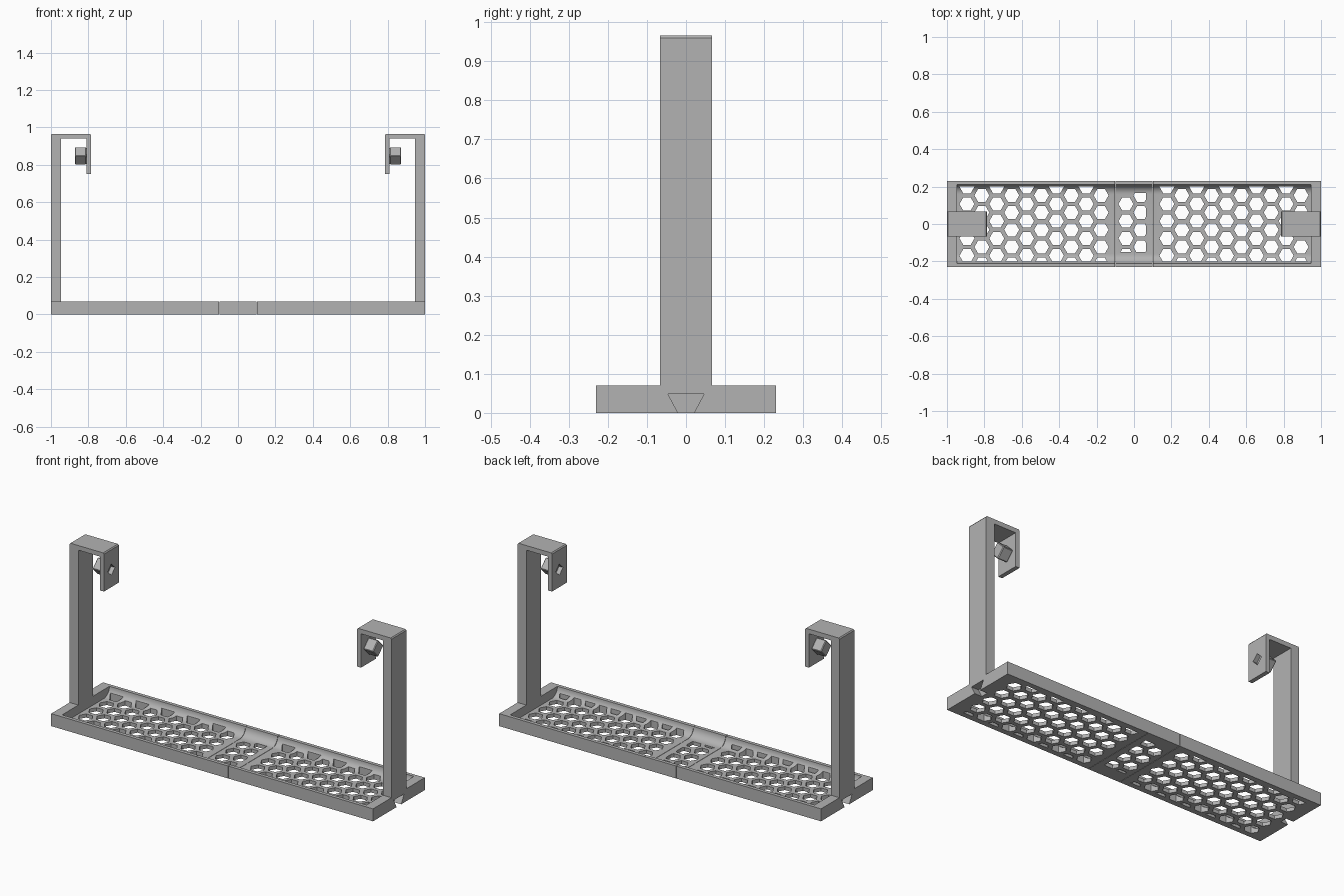
import bpy, bmesh, math
from mathutils import Vector

cube = bpy.data.objects.get("Cube")
if cube:
    bpy.data.objects.remove(cube)

grey = bpy.data.materials.new("grey plastic")
grey.use_nodes = True
TONE = (0.45, 0.45, 0.45, 1)
grey.diffuse_color = TONE
grey.node_tree.nodes["Principled BSDF"].inputs["Base Color"].default_value = TONE


def finish(name, bm):
    bmesh.ops.recalc_face_normals(bm, faces=bm.faces)
    mesh = bpy.data.meshes.new(name)
    bm.to_mesh(mesh)
    bm.free()
    mesh.materials.append(grey)
    ob = bpy.data.objects.new(name, mesh)
    bpy.context.collection.objects.link(ob)
    return ob


def extrude(bm, vec):
    res = bmesh.ops.extrude_face_region(bm, geom=bm.faces[:])
    moved = [v for v in res["geom"] if isinstance(v, bmesh.types.BMVert)]
    bmesh.ops.translate(bm, verts=moved, vec=vec)


def prism(name, points, vec):
    bm = bmesh.new()
    bm.faces.new([bm.verts.new(p) for p in points])
    extrude(bm, vec)
    return finish(name, bm)


def cut(ob, cutter):
    cutter.hide_render = True
    mod = ob.modifiers.new("cut", "BOOLEAN")
    mod.operation, mod.solver, mod.object = "DIFFERENCE", "EXACT", cutter
    bpy.context.view_layer.objects.active = ob
    bpy.ops.object.modifier_apply(modifier=mod.name)
    bpy.data.objects.remove(cutter)


def smooth(ob):
    bpy.ops.object.select_all(action="DESELECT")
    ob.select_set(True)
    bpy.context.view_layer.objects.active = ob
    bpy.ops.object.shade_smooth_by_angle(angle=math.radians(25))


# Hexagonal grille, clipped to a rectangle
PITCH, RADIUS = 0.092, 0.04
STEP = PITCH * math.sqrt(3) / 2


def hex_cutter(x0, columns, xlim, ylim):
    bm = bmesh.new()
    for c in range(columns):
        for r in range(-4, 4):
            cx, cy = x0 + c * STEP, 0.107 + r * PITCH + (c % 2) * PITCH / 2
            if not ylim[0] - 0.03 < cy < ylim[1] + 0.03:
                continue
            bm.faces.new([bm.verts.new((cx + RADIUS * math.cos(k * math.pi / 3),
                                        cy + RADIUS * math.sin(k * math.pi / 3), -0.05))
                          for k in range(6)])
    for axis, (low, high) in ((0, xlim), (1, ylim)):
        for value, sign in ((low, -1), (high, 1)):
            point, normal = Vector(), Vector()
            point[axis], normal[axis] = value, sign
            bmesh.ops.bisect_plane(bm, geom=bm.verts[:] + bm.edges[:] + bm.faces[:],
                                   plane_co=point, plane_no=normal, clear_outer=True)
    extrude(bm, (0, 0, 0.2))
    return finish("hex_cutter", bm)


# Tray cross-section: filleted channel
W, H, FLOOR, FILLET, INNER = 0.23, 0.07, 0.02, 0.05, 0.21
arc = [(INNER - FILLET + FILLET * math.cos(k * math.pi / 16),
        H - FILLET * math.sin(k * math.pi / 16)) for k in range(9)]
section = [(-W, 0), (W, 0), (W, H)] + arc + [(-y, z) for y, z in reversed(arc)] + [(-W, H)]


def tray(name, x1, x2, cutter):
    ob = prism(name, [(x1, y, z) for y, z in section], (x2 - x1, 0, 0))
    cut(ob, cutter)
    smooth(ob)


SEAM, END = 0.1, 0.946
tray("right_tray", -END, -SEAM - 0.001, hex_cutter(-0.893, 10, (-0.932, -0.12), (-0.2, 0.2)))
tray("centre_tray", -SEAM + 0.001, SEAM - 0.001, hex_cutter(-0.043, 2, (-0.085, 0.064), (-0.15, 0.165)))
tray("left_tray", SEAM + 0.001, END, hex_cutter(0.176, 10, (0.12, 0.932), (-0.2, 0.2)))

for side, s in (("left", 1), ("right", -1)):
    # End wall with a dovetail slot in its outer face
    wall = prism(side + "_end_wall", [(s * END, -W, 0), (s * END, W, 0), (s * END, W, H), (s * END, -W, H)],
                 (s * (1 - END), 0, 0))
    slot = [(-0.02, -0.001), (0.02, -0.001), (0.046, 0.048), (-0.046, 0.048)]
    cut(wall, prism("slot_cutter", [(s * 0.955, y, z) for y, z in slot], (s * 0.1, 0, 0)))

    # Upright arm with hook, in one bent outline
    outline = [(1, H), (1, 0.96), (0.995, 0.966), (0.792, 0.966), (0.787, 0.96), (0.787, 0.75),
               (0.811, 0.75), (0.811, 0.94), (0.946, 0.94), (0.946, H)]
    arm = prism(side + "_arm", [(s * x, -0.066, z) for x, z in outline], (0, 0.132, 0))

    # Diamond socket through the hook lip, and the diamond knob behind it
    def diamond(x, r):
        return [(s * x, r, 0.848), (s * x, 0, 0.848 + r), (s * x, -r, 0.848), (s * x, 0, 0.848 - r)]
    cut(arm, prism("socket_cutter", diamond(0.77, 0.032), (s * 0.06, 0, 0)))
    knob = prism(side + "_knob", diamond(0.811, 0.048), (s * 0.061, 0, 0))
    bevel = knob.modifiers.new("bevel", "BEVEL")
    bevel.width, bevel.segments = 0.004, 1
